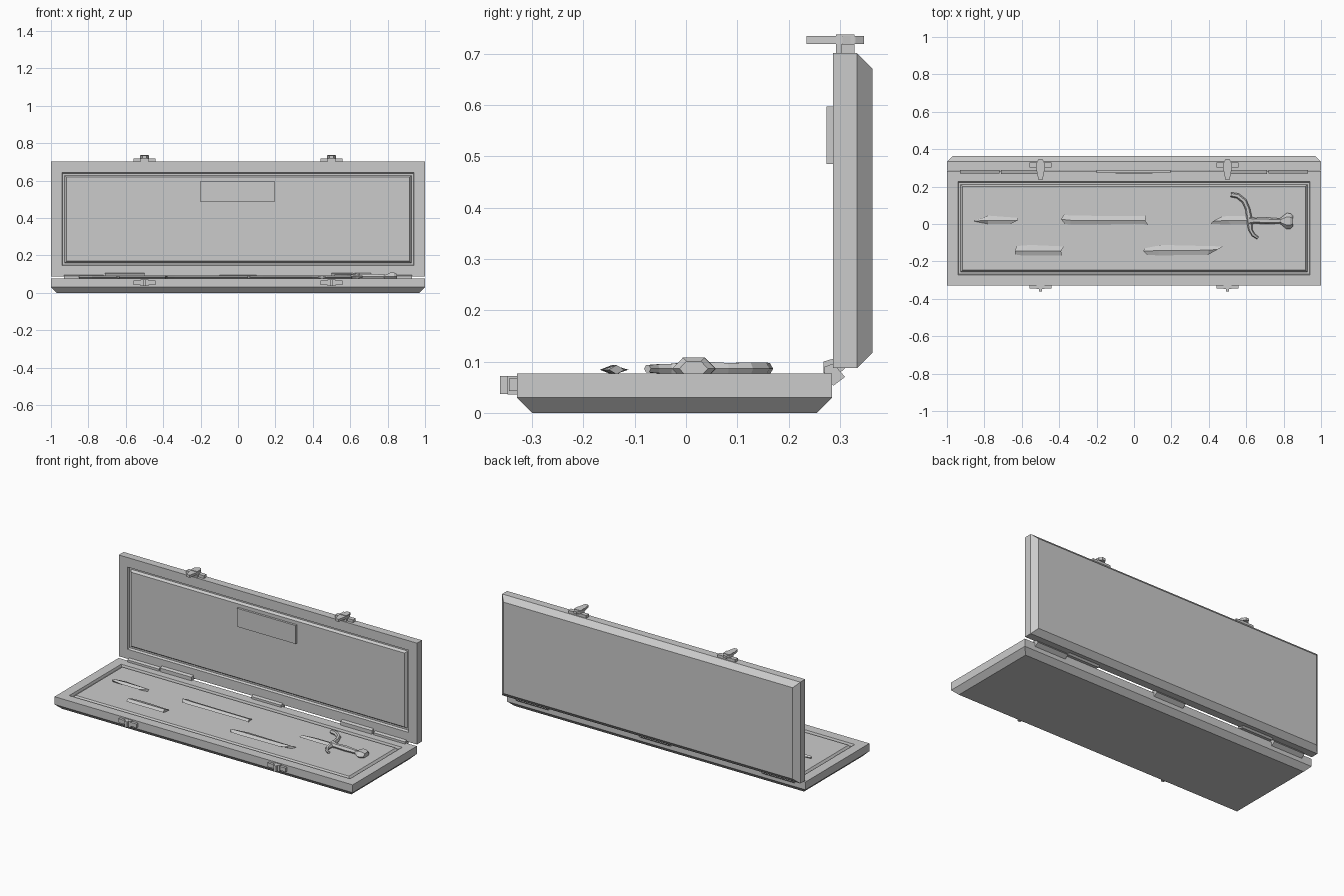
import bpy, math
from mathutils import Vector, Matrix

if "Cube" in bpy.data.objects:
    bpy.data.objects.remove(bpy.data.objects["Cube"])


def mesh(name, verts, faces, matrix=None):
    me = bpy.data.meshes.new(name)
    me.from_pydata([tuple(v) for v in verts], [], faces)
    ob = bpy.data.objects.new(name, me)
    bpy.context.collection.objects.link(ob)
    if matrix:
        me.transform(matrix)
    import bmesh
    bm = bmesh.new()
    bm.from_mesh(me)
    bmesh.ops.recalc_face_normals(bm, faces=bm.faces)
    bm.to_mesh(me)
    bm.free()
    return ob


def loft(name, rings, matrix=None):
    """Skin a list of equal-sized rings and cap both ends."""
    n = len(rings[0])
    verts = [v for r in rings for v in r]
    faces = [(k * n + i, k * n + (i + 1) % n, (k + 1) * n + (i + 1) % n, (k + 1) * n + i)
             for k in range(len(rings) - 1) for i in range(n)]
    faces += [tuple(range(n)), tuple(range(len(verts) - n, len(verts)))]
    return mesh(name, verts, faces, matrix)


def box(name, x0, x1, y0, y1, z0, z1):
    ring = lambda z: [(x0, y0, z), (x1, y0, z), (x1, y1, z), (x0, y1, z)]
    return loft(name, [ring(z0), ring(z1)])


def extrude_x(name, profile, x0, x1):
    return loft(name, [[(x, y, z) for y, z in profile] for x in (x0, x1)])


def tube(name, path, sides=6, flat=1.0):
    """Tube through (x, y, z, radius) points lying in a level plane."""
    rings = []
    for i, (x, y, z, r) in enumerate(path):
        a, b = path[max(i - 1, 0)], path[min(i + 1, len(path) - 1)]
        d = Vector((b[0] - a[0], b[1] - a[1], 0)).normalized()
        n = Vector((-d.y, d.x, 0))
        rings.append([Vector((x, y, z)) + n * r * math.cos(t) + Vector((0, 0, r * flat * math.sin(t)))
                      for t in (2 * math.pi * k / sides for k in range(sides))])
    return loft(name, rings)


def shard(name, stations, z=0.084, h=0.009):
    """Blade piece with a diamond section; stations give the low, ridge and high points."""
    loft(name, [[(*lo, z), (*mid, z + h), (*hi, z), (*mid, z - h)] for lo, mid, hi in stations])


# case halves: chamfered slab with a groove framing the inner panel
def case_half(name, matrix):
    steps = [(0.03, 0), (0, 0.03), (0, 0.077), (0.058, 0.077), (0.063, 0.062),
             (0.073, 0.062), (0.083, 0.076)]
    rings = []
    for inset, z in steps:
        a, b = 1 - inset, 0.307 - inset
        rings.append([(-a, -b, z), (a, -b, z), (a, b, z), (-a, b, z)])
    loft(name, rings, matrix)


case_half("case_base", Matrix.Translation((0, -0.0225, 0)))
case_half("case_lid", Matrix.Translation((0, 0.363, 0.394)) @ Matrix.Rotation(math.pi / 2, 4, 'X'))
box("lid_plaque", -0.2, 0.195, 0.274, 0.295, 0.485, 0.597)

# hinges: tilted leaves and upright knuckles
leaf = [(0.27, 0.074), (0.27, 0.09), (0.287, 0.096), (0.31, 0.07), (0.287, 0.053)]
knuckle = [(0.268, 0.078), (0.268, 0.1), (0.288, 0.106), (0.311, 0.088), (0.3, 0.078)]
extrude_x("hinge_leaf_centre", leaf, -0.1, 0.1)
for s, side in ((-1, "left"), (1, "right")):
    extrude_x("hinge_leaf_" + side, leaf, s * 0.72, s * 0.93)
    extrude_x("hinge_knuckle_" + side, knuckle, s * 0.5, s * 0.71)

# clasps: catch on the base, latch with tapered tongue on the lid
for cx, side in ((-0.5, "left"), (0.5, "right")):
    box("catch_plate_" + side, cx - 0.06, cx + 0.06, -0.345, -0.325, 0.043, 0.067)
    box("catch_block_" + side, cx - 0.022, cx + 0.022, -0.348, -0.325, 0.036, 0.072)
    box("catch_peg_" + side, cx - 0.009, cx + 0.009, -0.362, -0.34, 0.037, 0.072)
    box("latch_plate_" + side, cx - 0.06, cx + 0.06, 0.302, 0.328, 0.695, 0.718)
    box("latch_block_" + side, cx - 0.022, cx + 0.022, 0.292, 0.328, 0.698, 0.737)
    outline = [(-0.011, 0.235), (0.011, 0.235), (0.025, 0.305), (0.02, 0.33), (0.01, 0.347),
               (-0.01, 0.347), (-0.02, 0.33), (-0.025, 0.305)]
    loft("latch_tongue_" + side, [[(cx + x, y, z) for x, y in outline] for z in (0.719, 0.734)])

# broken blade pieces
shard("blade_tip", [((-0.852, 0.014), (-0.85, 0.016), (-0.852, 0.018)),
                    ((-0.78, 0.0), (-0.78, 0.02), (-0.78, 0.045)),
                    ((-0.66, 0.0), (-0.62, 0.02), (-0.62, 0.033))])
shard("blade_upper", [((-0.37, 0.0), (-0.39, 0.025), (-0.375, 0.05)),
                      ((-0.34, -0.003), (-0.34, 0.02), (-0.34, 0.045)),
                      ((0.05, 0.0), (0.05, 0.018), (0.04, 0.042)),
                      ((0.075, -0.005), (0.06, 0.018), (0.065, 0.045))])
shard("blade_middle", [((-0.635, -0.163), (-0.635, -0.145), (-0.63, -0.118)),
                       ((-0.6, -0.168), (-0.59, -0.145), (-0.55, -0.112)),
                       ((-0.385, -0.168), (-0.39, -0.145), (-0.375, -0.12))])
shard("blade_lower", [((0.07, -0.165), (0.05, -0.145), (0.055, -0.13)),
                      ((0.13, -0.168), (0.13, -0.142), (0.15, -0.112)),
                      ((0.395, -0.165), (0.4, -0.14), (0.4, -0.118)),
                      ((0.42, -0.15), (0.45, -0.135), (0.475, -0.12))])
shard("blade_hilt_piece", [((0.41, 0.0), (0.42, 0.014), (0.47, 0.04)),
                           ((0.52, -0.003), (0.5, 0.02), (0.51, 0.043)),
                           ((0.62, -0.003), (0.62, 0.02), (0.62, 0.043))])

# hilt: curved guard, grip and faceted pommel
z = 0.086
tube("guard", [(0.518, 0.157, z, 0.013), (0.555, 0.15, z, 0.014), (0.59, 0.122, z, 0.014),
               (0.608, 0.08, z, 0.013), (0.618, 0.018, z, 0.017), (0.622, -0.03, z, 0.011),
               (0.638, -0.058, z, 0.01), (0.662, -0.075, z, 0.008)])
tube("grip", [(0.615, 0.018, z, 0.024), (0.645, 0.018, z, 0.015), (0.71, 0.017, z, 0.018),
              (0.785, 0.016, z, 0.013)])
tube("pommel", [(0.78, 0.016, z, 0.014), (0.815, 0.016, z, 0.042), (0.835, 0.015, z, 0.042),
                (0.85, 0.015, z, 0.028)], 6, 0.6)
